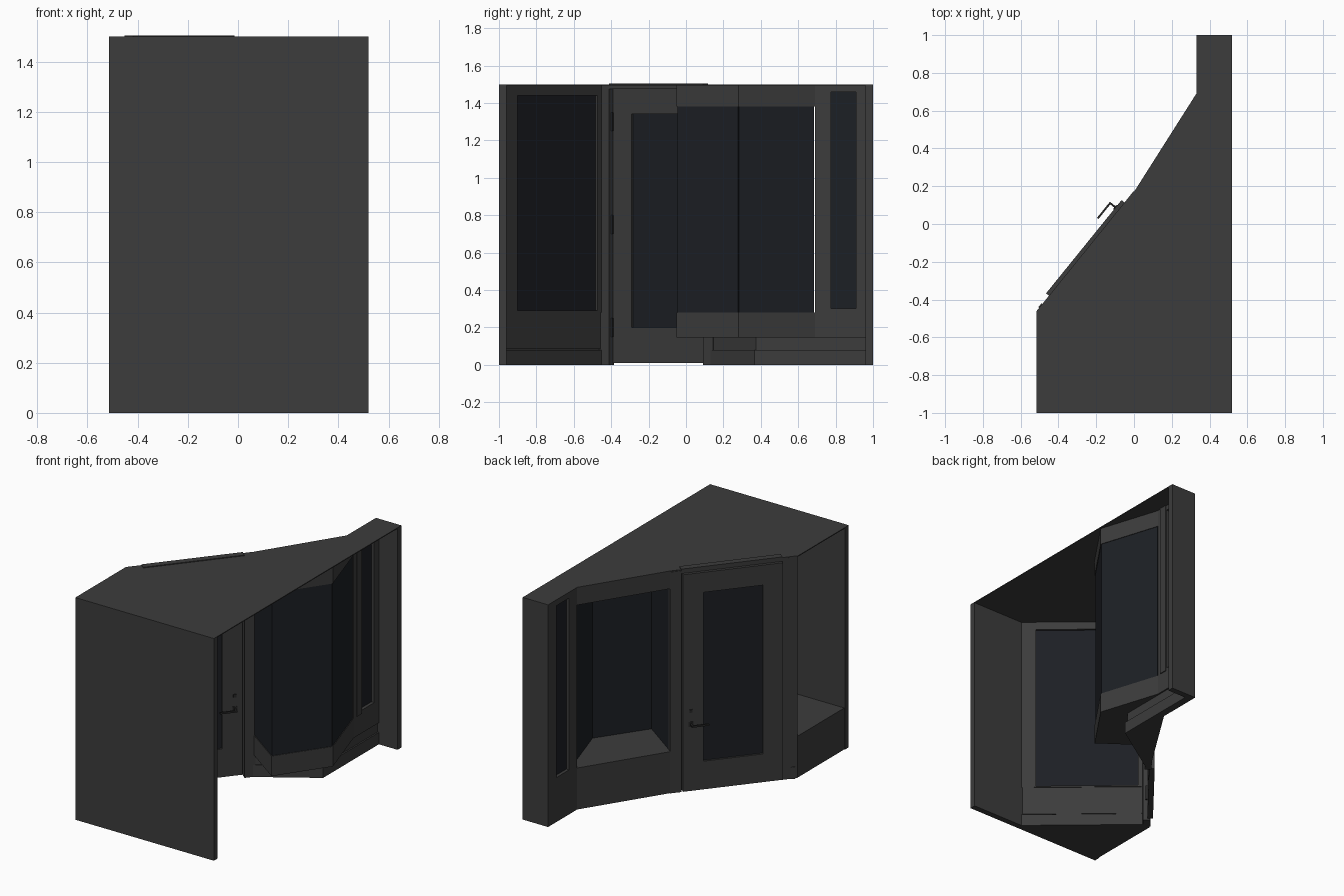
import bpy, bmesh
from mathutils import Vector

if "Cube" in bpy.data.objects:
    bpy.data.objects.remove(bpy.data.objects["Cube"])


def material(name, rgb):
    m = bpy.data.materials.new(name)
    m.diffuse_color = (*rgb, 1)
    m.use_nodes = True
    m.node_tree.nodes["Principled BSDF"].inputs["Base Color"].default_value = m.diffuse_color
    return m


DARK = material("dark_paint", (0.045, 0.045, 0.045))
GLASS = material("dark_glass", (0.012, 0.014, 0.018))
METAL = material("dark_metal", (0.02, 0.02, 0.02))


def add_prism(bm, pts, z0, z1):
    low = [bm.verts.new((x, y, z0)) for x, y in pts]
    top = [bm.verts.new((x, y, z1)) for x, y in pts]
    bm.faces.new(low)
    bm.faces.new(top)
    n = len(pts)
    for i in range(n):
        j = (i + 1) % n
        bm.faces.new((low[i], low[j], top[j], top[i]))


def finish(name, bm, mat):
    bmesh.ops.recalc_face_normals(bm, faces=bm.faces)
    me = bpy.data.meshes.new(name)
    bm.to_mesh(me)
    bm.free()
    ob = bpy.data.objects.new(name, me)
    me.materials.append(mat)
    bpy.context.collection.objects.link(ob)
    return ob


def prism(name, pts, z0, z1, mat=DARK):
    bm = bmesh.new()
    add_prism(bm, pts, z0, z1)
    return finish(name, bm, mat)


def rect(x0, x1, y0, y1):
    return [(x0, y0), (x1, y0), (x1, y1), (x0, y1)]


def panel(name, p, q, boxes, mat=DARK):
    """Boxes on the line p-q: (along0, along1, depth0, depth1, z0, z1), depth to the left."""
    p, q = Vector(p), Vector(q)
    u = (q - p).normalized()
    n = Vector((-u.y, u.x))
    bm = bmesh.new()
    for s0, s1, d0, d1, z0, z1 in boxes:
        pts = [p + u * s + n * d for s, d in ((s0, d0), (s1, d0), (s1, d1), (s0, d1))]
        add_prism(bm, [tuple(v) for v in pts], z0, z1)
    return finish(name, bm, mat)


def window(name, p, q, outer, glass, d0, d1):
    """Four frame bars around a recessed pane; outer and glass are (s0, s1, z0, z1)."""
    a0, a1, b0, b1 = outer
    s0, s1, z0, z1 = glass
    panel(name + "_frame", p, q, [(a0, s0, d0, d1, b0, b1), (s1, a1, d0, d1, b0, b1),
                                  (s0, s1, d0, d1, b0, z0), (s0, s1, d0, d1, z1, b1)])
    m = (d0 + d1) / 2
    panel(name + "_glass", p, q, [(s0, s1, m - 0.004, m + 0.004, z0, z1)], GLASS)


def length(p, q):
    return (Vector(q) - Vector(p)).length


# key plan points
A, B, E = (-0.51, -0.46), (0.0, 0.17), (0.33, 0.69)
C, D = (0.12, -0.97), (-0.485, -0.445)
BAY = [(0.02, 0.14), (0.285, -0.05), (0.512, 0.28), (0.38, 0.69)]

# roof and side walls
prism("roof", [(-0.515, -1), (0.52, -1), (0.52, 1), (0.33, 1), E, B, (-0.515, -0.46)], 1.494, 1.5)
prism("front_side_wall", rect(-0.515, 0.52, -1, -0.96), 0, 1.494)
prism("back_side_wall", rect(0.33, 0.52, 0.96, 1), 0, 1.494)

# left display: triangular base and slanted window
prism("display_base", [(-0.51, -0.96), (0.11, -0.96), D, A], 0, 0.28)
L = length(C, D)
window("display_window", C, D, (0, L, 0.28, 1.494), (0.09, L - 0.06, 0.29, 1.44), -0.015, 0.02)
panel("display_skirting", C, D, [(0, L + 0.02, -0.015, 0.01, 0, 0.08),
                                 (0, L, -0.01, 0.01, 0.085, 0.28)])

# door frame, leaf and glass
W = length(A, B)
panel("door_frame", A, B, [(0, 0.095, -0.04, 0.004, 0, 1.494), (0.74, W, -0.04, 0.004, 0, 1.494),
                           (0.095, 0.74, -0.04, 0.004, 1.475, 1.505)])
window("door", A, B, (0.1, 0.735, 0.01, 1.475), (0.225, 0.605, 0.2, 1.34), -0.012, 0.024)

# door furniture, mirrored on both faces
for side, face in ((1, 0.024), (-1, -0.012)):
    def dz(d):
        return face + side * d
    where = "outer" if side > 0 else "inner"
    panel(where + "_door_lever", A, B, [
        (0.68, 0.69, *sorted((face, dz(0.04))), 0.455, 0.467),
        (0.58, 0.69, *sorted((dz(0.032), dz(0.042))), 0.455, 0.467),
        (0.67, 0.70, *sorted((face, dz(0.004))), 0.445, 0.477),
        (0.675, 0.695, *sorted((face, dz(0.006))), 0.54, 0.56)], METAL)
panel("door_hinges", A, B, [(0.092, 0.104, -0.022, -0.01, z, z + 0.1)
                            for z in (0.15, 0.7, 1.25)], METAL)

# bay window: sill box, header box and three panes
ring = BAY + [E, B]
prism("bay_sill", ring, 0.145, 0.28)
prism("bay_header", ring, 1.38, 1.494)
for i in range(3):
    p, q = BAY[i], BAY[i + 1]
    panel(f"bay_glass_{i + 1}", p, q, [(0.004, length(p, q) - 0.004, 0.004, 0.01, 0.28, 1.38)], GLASS)

# low plinth under the bay and narrow window
prism("plinth", [(0.02, 0.14), (0.37, 0.375), (0.37, 0.96), (0.33, 0.96), E, B], 0, 0.145)
prism("plinth_skirting", [(0.02, 0.13), (0.38, 0.365), (0.38, 0.96), (0.335, 0.96),
                          (0.335, 0.69), (0.01, 0.17)], 0, 0.08)

# narrow window beside the bay
window("narrow_window", (0.355, 0.69), (0.355, 0.97), (0, 0.27, 0.145, 1.494),
       (0.085, 0.22, 0.3, 1.46), -0.025, 0.025)
panel("narrow_window_trim", (0.33, 0.69), (0.33, 0.97),
      [(0.03, 0.08, -0.056, -0.045, 0.28, 1.494)])
